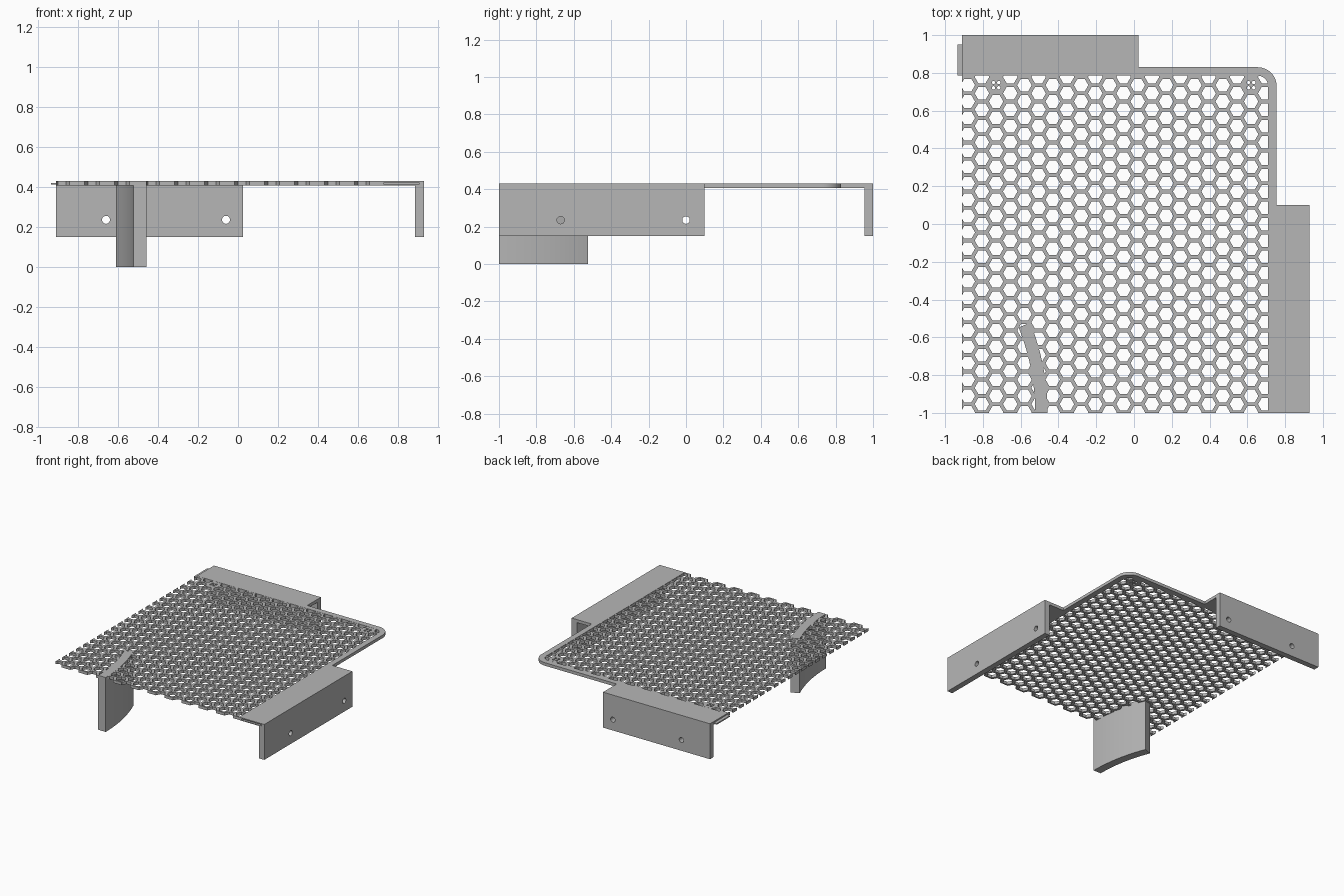
import bpy, bmesh, math
from mathutils import Vector, Matrix

cube = bpy.data.objects.get("Cube")
if cube:
    bpy.data.objects.remove(cube, do_unlink=True)

GREY = (0.47, 0.47, 0.47, 1)
mat = bpy.data.materials.new("plain grey")
mat.use_nodes = True
mat.diffuse_color = GREY
mat.node_tree.nodes["Principled BSDF"].inputs["Base Color"].default_value = GREY

TOP, UNDER, LOW = 0.43, 0.406, 0.15
PITCH, WALL = 0.0866, 0.02
STEP = PITCH * math.sqrt(3) / 2
LEFT, INNER_X, INNER_Y = -0.91, 0.71, 0.785


def finish(name, bm):
    me = bpy.data.meshes.new(name)
    bm.to_mesh(me)
    bm.free()
    me.materials.append(mat)
    ob = bpy.data.objects.new(name, me)
    bpy.context.collection.objects.link(ob)
    return ob


def activate(ob):
    bpy.ops.object.select_all(action='DESELECT')
    ob.select_set(True)
    bpy.context.view_layer.objects.active = ob


def prism(name, pts, z0, z1):
    bm = bmesh.new()
    face = bm.faces.new([bm.verts.new((x, y, z0)) for x, y in pts])
    ext = bmesh.ops.extrude_face_region(bm, geom=[face])["geom"]
    bmesh.ops.translate(bm, vec=(0, 0, z1 - z0),
                        verts=[g for g in ext if isinstance(g, bmesh.types.BMVert)])
    bmesh.ops.recalc_face_normals(bm, faces=bm.faces)
    return finish(name, bm)


def box(name, x0, x1, y0, y1, z0, z1):
    return prism(name, [(x0, y0), (x1, y0), (x1, y1), (x0, y1)], z0, z1)


def rod(centre, radius, length, axis):
    bm = bmesh.new()
    turn = Vector((0, 0, 1)).rotation_difference(Vector(axis)).to_matrix().to_4x4()
    bmesh.ops.create_cone(bm, cap_ends=True, segments=24, radius1=radius, radius2=radius,
                          depth=length, matrix=Matrix.Translation(centre) @ turn)
    return finish("hole_cutter", bm)


def cut(ob, cutter):
    mod = ob.modifiers.new("cut", 'BOOLEAN')
    mod.operation, mod.solver, mod.object = 'DIFFERENCE', 'EXACT', cutter
    cutter.hide_render = True
    activate(ob)
    bpy.ops.object.modifier_apply(modifier=mod.name)
    bpy.data.objects.remove(cutter, do_unlink=True)


def arc(cx, cy, r, a0, a1, n=12):
    angles = [math.radians(a0 + (a1 - a0) * i / n) for i in range(n + 1)]
    return [(cx + r * math.cos(a), cy + r * math.sin(a)) for a in angles]


def smooth(ob):
    activate(ob)
    bpy.ops.object.shade_smooth_by_angle(angle=math.radians(30))


def hexagon(cx, cy, across):
    return arc(cx, cy, across / math.sqrt(3), 0, 300, 5)


# Top frame: two wide rails joined by a narrow strip with a rounded corner
outline = [(LEFT, 1), (LEFT, INNER_Y)]
outline += arc(0.655, 0.73, 0.055, 90, 0)
outline += [(INNER_X, -1), (0.93, -1), (0.93, 0.1), (0.755, 0.1)]
outline += arc(0.655, 0.73, 0.1, 0, 90)
outline += [(0.025, 0.83), (0.025, 1)]
frame = prism("top_frame", outline, UNDER, TOP)
# Joining slot in the front end of the right-hand rail, matching tab on the other
cut(frame, box("slot_cutter", 0.73, 0.905, -1.1, -0.97, 0.412, 0.422))
smooth(frame)
box("joining_tab", -0.935, LEFT, INNER_Y, 0.95, 0.411, 0.42)

# Hanging flanges with screw holes
back = box("back_flange", LEFT, 0.025, 0.955, 1, LOW, UNDER)
for x in (-0.66, -0.06):
    cut(back, rod((x, 1, 0.235), 0.02, 0.3, (0, 1, 0)))
side = box("side_flange", 0.885, 0.93, -1, 0.1, LOW, UNDER)
for y in (-0.67, 0):
    cut(side, rod((0.9, y, 0.235), 0.02, 0.3, (1, 0, 0)))

# Curved support leg
leg = prism("curved_leg", arc(-1.73, -1, 1.273, 0, 22) + arc(-1.73, -1, 1.207, 22, 0), 0, TOP)
smooth(leg)

# Honeycomb: a ring of six quads per cell, trimmed to the rectangle
START_X, START_Y, LAST = -0.73, 0.735, 18
bm = bmesh.new()
for col in range(-3, LAST + 3):
    for row in range(-1, 23):
        cx = START_X + col * STEP
        cy = START_Y - (row + 0.5 * (col % 2)) * PITCH
        if row == 0 and col in (0, LAST):
            continue
        outer = [bm.verts.new((x, y, TOP - 0.001)) for x, y in hexagon(cx, cy, PITCH)]
        inner = [bm.verts.new((x, y, TOP - 0.001)) for x, y in hexagon(cx, cy, PITCH - WALL)]
        for i in range(6):
            j = (i + 1) % 6
            bm.faces.new((outer[i], outer[j], inner[j], inner[i]))
bmesh.ops.remove_doubles(bm, verts=bm.verts, dist=0.001)
for co, no in (((LEFT, 0, 0), (-1, 0, 0)), ((INNER_X + 0.005, 0, 0), (1, 0, 0)),
               ((0, -1, 0), (0, -1, 0)), ((0, INNER_Y + 0.005, 0), (0, 1, 0))):
    bmesh.ops.bisect_plane(bm, geom=bm.verts[:] + bm.edges[:] + bm.faces[:],
                           plane_co=co, plane_no=no, clear_outer=True)
mesh = finish("honeycomb_mesh", bm)
solid = mesh.modifiers.new("thickness", 'SOLIDIFY')
solid.thickness, solid.offset = TOP - UNDER - 0.002, -1

# Two closed cells near the back corners, each with four small holes
for name, col in (("right_fixing_cell", 0), ("left_fixing_cell", LAST)):
    cx = START_X + col * STEP
    cell = prism(name, hexagon(cx, START_Y, PITCH + 0.01), UNDER + 0.001, TOP - 0.0005)
    for sx in (-1, 1):
        for sy in (-1, 1):
            cut(cell, rod((cx + sx * 0.014, START_Y + sy * 0.014, UNDER), 0.009, 0.2, (0, 0, 1)))
